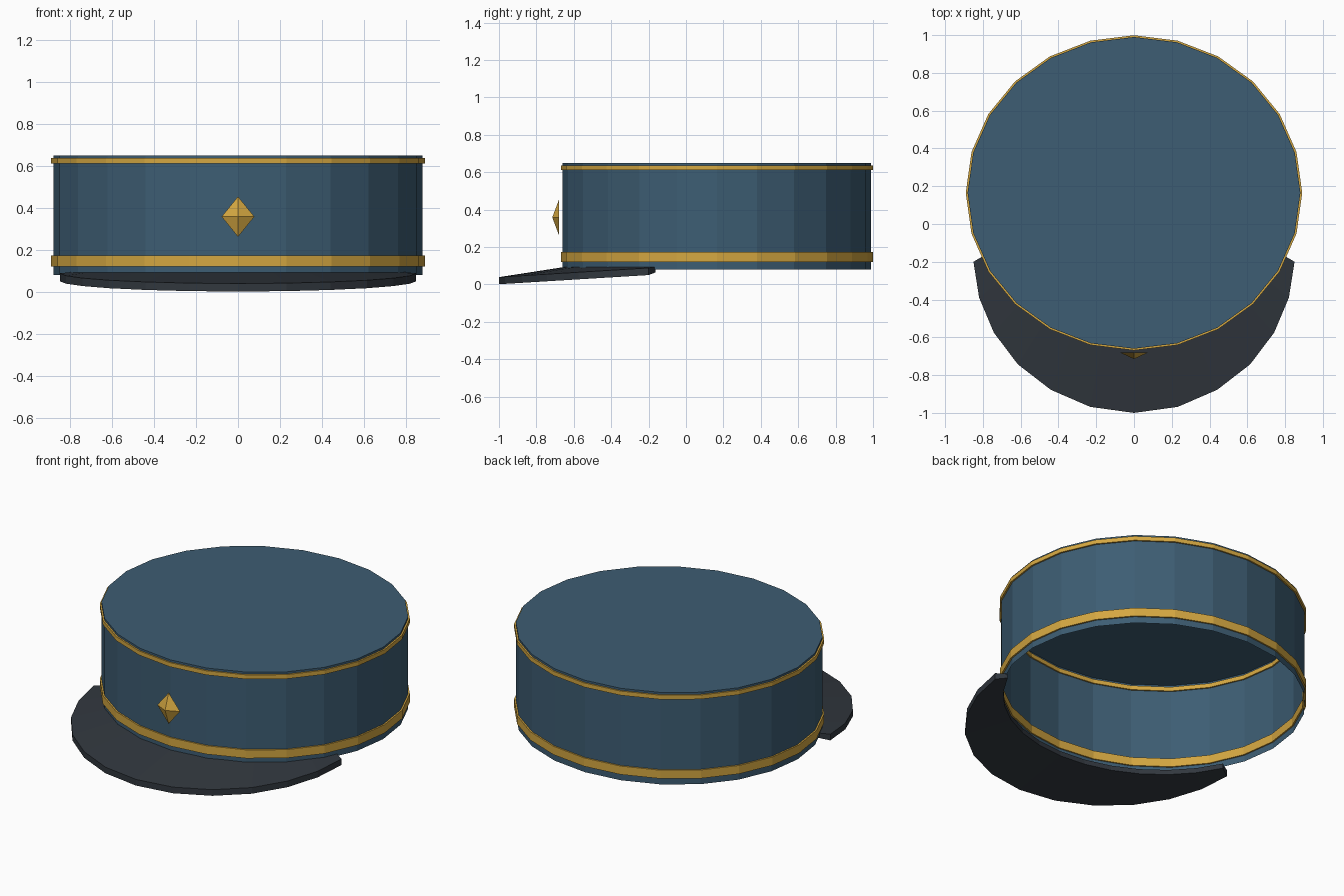
import bpy, bmesh, math

if "Cube" in bpy.data.objects:
    bpy.data.objects.remove(bpy.data.objects["Cube"])

SIDES = 24
CX, CY = 0.0, 0.165          # centre of the cap
RX, RY = 0.881, 0.825        # radii of the cap wall


def material(name, rgb):
    m = bpy.data.materials.new(name)
    lin = [((c / 255 + 0.055) / 1.055) ** 2.4 for c in rgb]
    m.diffuse_color = (*lin, 1)
    m.use_nodes = True
    m.node_tree.nodes["Principled BSDF"].inputs["Base Color"].default_value = m.diffuse_color
    return m


BLUE = material("slate blue cloth", (61, 93, 115))
GOLD = material("gold trim", (212, 167, 65))
DARK = material("charcoal brim", (49, 55, 62))


def build(name, verts, faces, mat):
    bm = bmesh.new()
    vs = [bm.verts.new(v) for v in verts]
    for f in faces:
        bm.faces.new([vs[i] for i in f])
    bmesh.ops.recalc_face_normals(bm, faces=bm.faces)
    me = bpy.data.meshes.new(name)
    bm.to_mesh(me)
    bm.free()
    me.materials.append(mat)
    ob = bpy.data.objects.new(name, me)
    bpy.context.collection.objects.link(ob)
    return ob


def loop(scale, z):
    """One oval ring of points."""
    return [(CX + RX * scale * math.sin(2 * math.pi * i / SIDES),
             CY + RY * scale * math.cos(2 * math.pi * i / SIDES), z)
            for i in range(SIDES)]


def bridge(a, b):
    """Quads between ring number a and ring number b."""
    return [(a * SIDES + i, a * SIDES + (i + 1) % SIDES,
             b * SIDES + (i + 1) % SIDES, b * SIDES + i) for i in range(SIDES)]


# Crown: thin wall with a flat lid, open underneath
build("crown", loop(1, 0.08) + loop(1, 0.65),
      bridge(0, 1) + [tuple(range(SIDES, 2 * SIDES))], BLUE)


# Gold bands that show on both sides of the wall
def band(name, z0, z1):
    verts = loop(1.011, z0) + loop(1.011, z1) + loop(0.99, z1) + loop(0.99, z0)
    build(name, verts, bridge(0, 1) + bridge(1, 2) + bridge(2, 3) + bridge(3, 0), GOLD)


band("lower_band", 0.12, 0.172)
band("upper_band", 0.611, 0.637)

# Brim: sloping crescent, its half outline mirrored across x
half = [(0.85, -0.2), (0.82, -0.39), (0.742, -0.575), (0.615, -0.743),
        (0.44, -0.878), (0.232, -0.968)]
outer = half + [(0, -1.0)] + [(-x, y) for x, y in reversed(half)]
n = len(outer)
verts, faces = [], []
for i, (x, y) in enumerate(outer):
    a = math.radians(24 + (180 - 48) * i / (n - 1))
    ix, iy = RX * 0.98 * math.cos(a), CY - RY * 0.98 * math.sin(a)
    low = 0.001 + 0.049 * (y + 1) / 0.8
    verts += [(x, y, low), (x, y, low + 0.038), (ix, iy, 0.094), (ix, iy, 0.064)]
for i in range(n - 1):
    for k in range(4):
        j = (k + 1) % 4
        faces.append((4 * i + k, 4 * i + j, 4 * i + 4 + j, 4 * i + 4 + k))
faces += [(0, 1, 2, 3), tuple(4 * (n - 1) + k for k in range(4))]
build("brim", verts, faces, DARK)

# Badge: shallow diamond pyramid on the front
w, h, zc, back, tip = 0.078, 0.096, 0.358, -0.679, -0.715
build("badge",
      [(w, back, zc), (0, back, zc + h), (-w, back, zc), (0, back, zc - h), (0, tip, zc)],
      [(0, 1, 4), (1, 2, 4), (2, 3, 4), (3, 0, 4), (0, 1, 2, 3)], GOLD)
